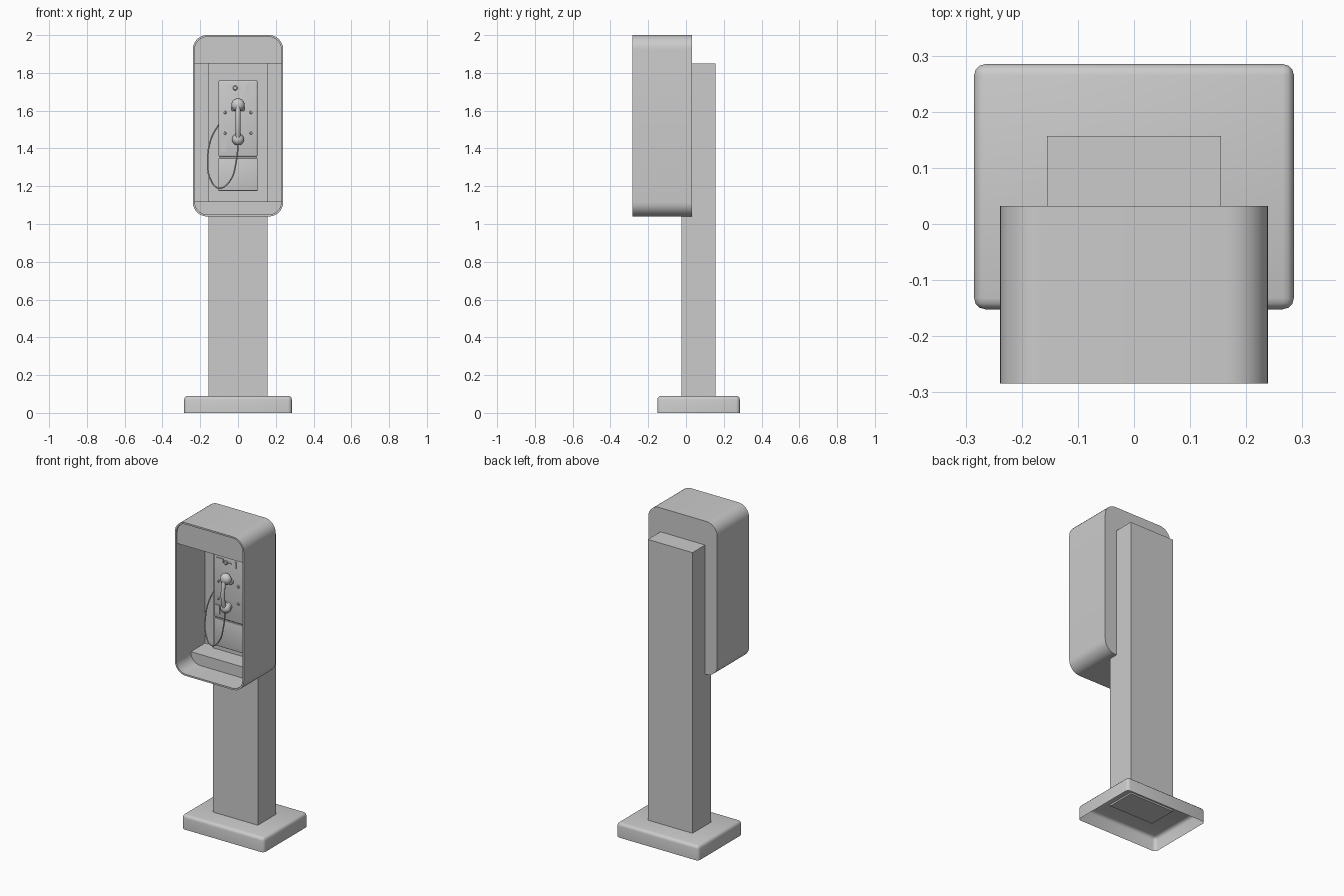
import bpy, bmesh, math
from mathutils import Vector

if "Cube" in bpy.data.objects:
    bpy.data.objects.remove(bpy.data.objects["Cube"])


def finish(bm, name, smooth=True):
    bmesh.ops.recalc_face_normals(bm, faces=bm.faces)
    me = bpy.data.meshes.new(name)
    bm.to_mesh(me)
    bm.free()
    ob = bpy.data.objects.new(name, me)
    bpy.context.collection.objects.link(ob)
    if smooth:
        bpy.ops.object.select_all(action='DESELECT')
        ob.select_set(True)
        bpy.context.view_layer.objects.active = ob
        bpy.ops.object.shade_smooth_by_angle(angle=math.radians(35))
    return ob


def box(name, x, y, z, bevel=0.0, pick=None, open_bottom=False):
    """Box from (min, max) ranges; pick chooses which edges are rounded."""
    bm = bmesh.new()
    bmesh.ops.create_cube(bm, size=1)
    for v in bm.verts:
        v.co = Vector([r[0] if c < 0 else r[1] for c, r in zip(v.co, (x, y, z))])
    if open_bottom:
        low = [f for f in bm.faces if all(v.co.z < z[0] + 1e-5 for v in f.verts)]
        bmesh.ops.delete(bm, geom=low, context='FACES_ONLY')
    if bevel:
        edges = [e for e in bm.edges if pick is None or pick(e)]
        bmesh.ops.bevel(bm, geom=edges, offset=bevel, segments=3, profile=0.5, affect='EDGES')
    return finish(bm, name, bevel > 0)


def rounded_rect(hx, z0, z1, r, n=8):
    pts = []
    for k, (cx, cz) in enumerate([(hx - r, z1 - r), (r - hx, z1 - r), (r - hx, z0 + r), (hx - r, z0 + r)]):
        for i in range(n + 1):
            a = math.pi / 2 * (k + i / n)
            pts.append((cx + r * math.cos(a), cz + r * math.sin(a)))
    return pts


def prism(name, pts, y0, y1):
    """Extrude an xz outline along y."""
    bm = bmesh.new()
    a, b = ([bm.verts.new((px, y, pz)) for px, pz in pts] for y in (y0, y1))
    bm.faces.new(a)
    bm.faces.new(b)
    for i in range(len(a)):
        j = (i + 1) % len(a)
        bm.faces.new((a[i], a[j], b[j], b[i]))
    return finish(bm, name)


def lathe_y(name, x, z, profile, n=24):
    """Spin (radius, y) points around an axis along y."""
    bm = bmesh.new()
    rings = [[bm.verts.new((x + r * math.cos(2 * math.pi * i / n), y,
                            z + r * math.sin(2 * math.pi * i / n))) for i in range(n)]
             for r, y in profile]
    for a, b in zip(rings, rings[1:]):
        for i in range(n):
            bm.faces.new((a[i], a[(i + 1) % n], b[(i + 1) % n], b[i]))
    bm.faces.new(rings[0])
    bm.faces.new(rings[-1])
    return finish(bm, name)


def tube(name, points, radius, res=6):
    cu = bpy.data.curves.new(name, 'CURVE')
    cu.dimensions = '3D'
    cu.bevel_depth, cu.bevel_resolution, cu.resolution_u = radius, 2, res
    cu.use_fill_caps = True
    sp = cu.splines.new('BEZIER')
    sp.bezier_points.add(len(points) - 1)
    for p, co in zip(sp.bezier_points, points):
        p.co = co
        p.handle_left_type = p.handle_right_type = 'AUTO'
    ob = bpy.data.objects.new(name, cu)
    bpy.context.collection.objects.link(ob)
    return ob


# Pedestal: hollow base and square post
box("base", (-0.285, 0.285), (-0.152, 0.285), (0, 0.09), 0.02,
    lambda e: not all(v.co.z < 1e-4 for v in e.verts), open_bottom=True)
box("post", (-0.155, 0.155), (-0.025, 0.157), (0.08, 1.85))

# Hood: rounded shell open at the front
outer = rounded_rect(0.239, 1.04, 2.0, 0.075)
inner = rounded_rect(0.229, 1.05, 1.99, 0.066)
bm = bmesh.new()
loops = [[bm.verts.new((px, y, pz)) for px, pz in pts]
         for pts, y in ((outer, 0.032), (outer, -0.284), (inner, -0.284), (inner, 0.0))]
for a, b in zip(loops, loops[1:]):
    for i in range(len(a)):
        j = (i + 1) % len(a)
        bm.faces.new((a[i], a[j], b[j], b[i]))
bm.faces.new(loops[0])
bm.faces.new(loops[-1])
finish(bm, "hood")

# Header light box and bottom shelf follow the hood's inner outline
prism("header", [p for p in inner if p[1] > 1.85] + [(-0.229, 1.85), (0.229, 1.85)], -0.275, 0.0)
prism("shelf", [p for p in inner if p[1] < 1.12] + [(0.229, 1.12), (-0.229, 1.12)], -0.14, 0.0)

# Phone body
box("phone_upper", (-0.104, 0.104), (-0.095, -0.02), (1.355, 1.76), 0.01,
    lambda e: any(v.co.y < -0.09 for v in e.verts))
box("phone_seam", (-0.098, 0.098), (-0.083, -0.02), (1.34, 1.36))
box("phone_lower", (-0.104, 0.104), (-0.088, -0.02), (1.175, 1.347), 0.004)

# Face details: instruction strip, slots, knob and screws
F = -0.095
for name, x, z in [("card_strip", (-0.078, -0.036), (1.732, 1.737)),
                   ("card_strip_end", (-0.04, -0.034), (1.712, 1.737)),
                   ("lever_arm", (-0.03, 0.02), (1.717, 1.723)),
                   ("coin_slot", (0.045, 0.057), (1.7, 1.74)),
                   ("coin_return", (-0.09, -0.06), (1.385, 1.44))]:
    box(name, x, (F - 0.005, F + 0.01), z)
lathe_y("lever_knob", -0.015, 1.72, [(0.013, F + 0.005), (0.013, F - 0.008), (0.009, F - 0.012)], 16)
for s in (-1, 1):
    for i, z in enumerate((1.48, 1.59)):
        lathe_y(f"screw_{'lr'[s > 0]}{i}", s * 0.07, z,
                [(0.009, F + 0.005), (0.009, F - 0.003), (0.005, F - 0.006)], 12)

# Cradle behind the handset
box("cradle_hook", (-0.034, 0.034), (F - 0.024, F + 0.01), (1.598, 1.622), 0.005)
lathe_y("cradle_rest", 0, 1.45, [(0.024, F + 0.005), (0.024, F - 0.015)])

# Handset: two rounded cups joined by a bowed handle
cup = [(0.024, -0.105), (0.034, -0.113), (0.035, -0.125), (0.028, -0.139), (0.015, -0.147), (0.004, -0.149)]
lathe_y("earpiece", 0, 1.63, cup)
lathe_y("mouthpiece", 0, 1.448, [(r * 0.9, y) for r, y in cup])
tube("handle", [(0, -0.134, 1.63), (0, -0.146, 1.585), (0, -0.15, 1.54),
                (0, -0.146, 1.495), (0, -0.134, 1.448)], 0.0125)

# Cord hanging from the mouthpiece and looping to the phone's left side
tube("cord", [(0, -0.128, 1.43), (-0.008, -0.13, 1.34), (-0.045, -0.13, 1.225), (-0.1, -0.125, 1.19),
              (-0.145, -0.11, 1.235), (-0.16, -0.095, 1.33), (-0.143, -0.075, 1.45),
              (-0.1, -0.06, 1.53)], 0.004)
